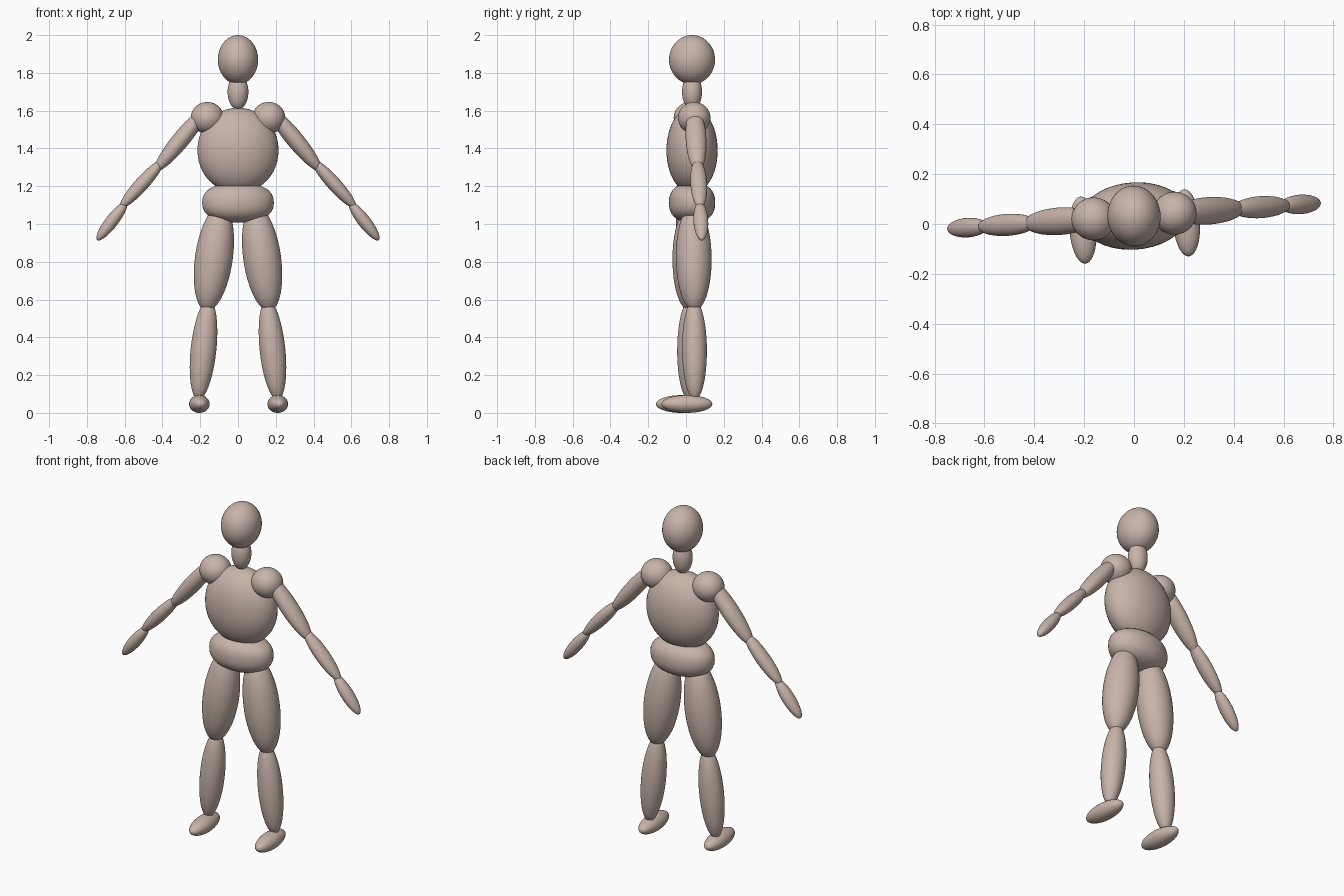
import bpy
import math
from mathutils import Matrix, Vector

cube = bpy.data.objects.get("Cube")
if cube:
    bpy.data.objects.remove(cube, do_unlink=True)

# Single clay colour
clay = bpy.data.materials.new("warm_clay")
clay.use_nodes = True
color = (0.58, 0.46, 0.40, 1)
clay.diffuse_color = color
clay.node_tree.nodes["Principled BSDF"].inputs["Base Color"].default_value = color

# The whole figure is turned slightly to one side
stance = Matrix.Translation((0, 0.032, 0)) @ Matrix.Rotation(math.radians(4), 4, "Z")


def ellipsoid(name, center, radii, tilt=0, fullness=2):
    """Smooth ellipsoid, tilted sideways; fullness above 2 squares its profile."""
    bpy.ops.mesh.primitive_uv_sphere_add(segments=40, ring_count=24, radius=1)
    part = bpy.context.object
    part.name = name
    for v in part.data.vertices:
        ring = math.hypot(v.co.x, v.co.y)
        v.co /= (ring ** fullness + abs(v.co.z) ** fullness) ** (1 / fullness)
    part.data.transform(Matrix.Diagonal((*radii, 1)))
    part.matrix_world = stance @ Matrix.Translation(center) @ Matrix.Rotation(tilt, 4, "Y")
    part.data.materials.append(clay)
    bpy.ops.object.shade_smooth()


def limb(name, start, end, width, depth, side):
    """Ellipsoid running between two (x, z) points."""
    a = Vector((side * start[0], 0, start[1]))
    b = Vector((side * end[0], 0, end[1]))
    axis = a - b
    ellipsoid(name, (a + b) / 2, (width, depth, axis.length / 2), math.atan2(axis.x, axis.z))


# Head and torso
ellipsoid("head", (0, 0, 1.87), (0.107, 0.122, 0.13))
ellipsoid("neck", (0, 0, 1.70), (0.055, 0.053, 0.095))
ellipsoid("chest", (0, 0, 1.39), (0.215, 0.135, 0.225), fullness=2.05)
ellipsoid("pelvis", (0, 0, 1.113), (0.19, 0.122, 0.105), fullness=2.4)

# Arms and legs, mirrored
for label, side in (("left", 1), ("right", -1)):
    ellipsoid(label + "_shoulder", (side * 0.163, 0, 1.562), (0.088, 0.086, 0.084))
    limb(label + "_upper_arm", (0.16, 1.62), (0.44, 1.28), 0.046, 0.055, side)
    limb(label + "_forearm", (0.395, 1.34), (0.625, 1.085), 0.037, 0.044, side)
    limb(label + "_hand", (0.592, 1.115), (0.747, 0.915), 0.034, 0.039, side)
    limb(label + "_thigh", (0.088, 1.10), (0.168, 0.54), 0.1, 0.095, side)
    limb(label + "_shin", (0.155, 0.60), (0.211, 0.07), 0.068, 0.066, side)
    ellipsoid(label + "_foot", (side * 0.208, -0.042, 0.047), (0.054, 0.135, 0.047))
